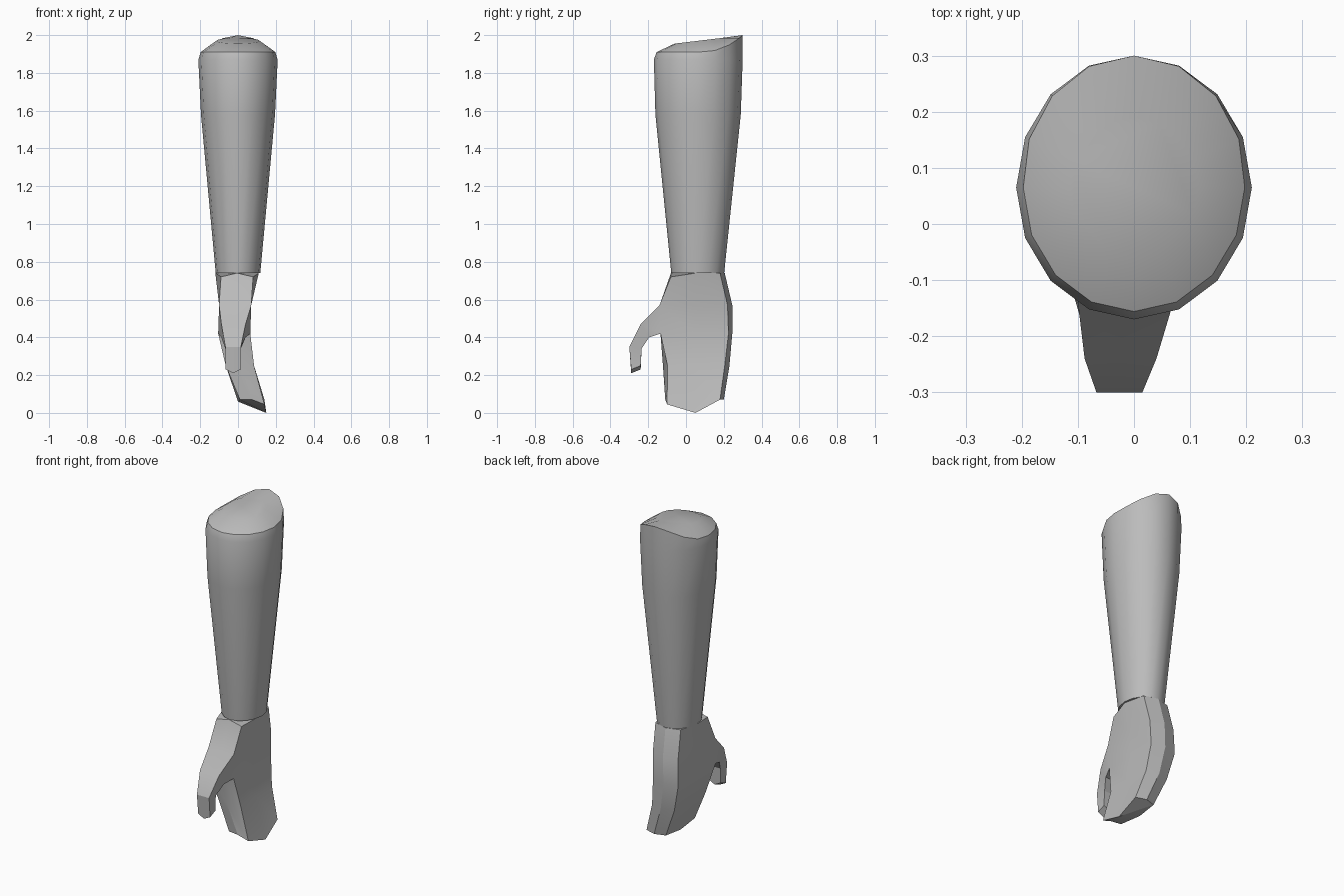
import bpy, bmesh, math

cube = bpy.data.objects.get("Cube")
if cube:
    bpy.data.objects.remove(cube, do_unlink=True)

grey = bpy.data.materials.new("plain_grey")
grey.use_nodes = True
colour = (0.5, 0.5, 0.5, 1)
grey.diffuse_color = colour
grey.node_tree.nodes["Principled BSDF"].inputs["Base Color"].default_value = colour


def finish(name, bm, angle):
    bmesh.ops.recalc_face_normals(bm, faces=bm.faces)
    mesh = bpy.data.meshes.new(name)
    bm.to_mesh(mesh)
    bm.free()
    mesh.materials.append(grey)
    obj = bpy.data.objects.new(name, mesh)
    bpy.context.collection.objects.link(obj)
    bpy.ops.object.select_all(action='DESELECT')
    obj.select_set(True)
    bpy.context.view_layer.objects.active = obj
    bpy.ops.object.shade_smooth_by_angle(angle=math.radians(angle))


def add_ring(bm, points):
    return [bm.verts.new(p) for p in points]


def bridge(bm, a, b, skip=()):
    n = len(a)
    for i in range(n):
        if i not in skip:
            j = (i + 1) % n
            bm.faces.new((a[i], a[j], b[j], b[i]))


# Forearm: tapered tube with a domed top rising to a point at the back
SIDES = 16
angles = [math.tau * i / SIDES for i in range(SIDES)]


def ellipse(cy, rx, ry, z):
    return [(rx * math.cos(a), cy + ry * math.sin(a), z) for a in angles]


def rim(a):
    back = max(0, math.sin(a))
    k = 0.94 + 0.06 * back
    return (0.21 * k * math.cos(a), 0.065 + 0.235 * k * math.sin(a),
            1.91 + 0.09 * back ** 2.5)


def dome(a):
    y = 0.065 + 0.125 * math.sin(a)
    return (0.115 * math.cos(a), y, 1.955 + 0.12 * (y + 0.06))


bm = bmesh.new()
rings = [add_ring(bm, ellipse(*r)) for r in (
    (0.062, 0.118, 0.14, 0.74), (0.064, 0.196, 0.226, 1.58), (0.065, 0.21, 0.235, 1.87))]
rings += [add_ring(bm, [f(a) for a in angles]) for f in (rim, dome)]
for lower, upper in zip(rings, rings[1:]):
    bridge(bm, lower, upper)
bm.faces.new(rings[0])
bm.faces.new(rings[-1])
finish("forearm", bm, 35)

# Hand: eight-sided rings from wrist to fingertips, with a ridge down each edge
# (z, front ridge y, front y, back y, back ridge y, dorsal x, palm x, bulge)
levels = [
    (0.74, -0.08, -0.08, 0.18, 0.205, -0.09, 0.08, 0.03),
    (0.57, -0.14, -0.14, 0.22, 0.245, -0.10, 0.07, 0),
    (0.42, -0.135, -0.135, 0.225, 0.245, -0.105, 0.065, 0),
    (0.25, -0.122, -0.098, 0.205, 0.23, -0.065, 0.085, 0),
    (0.07, -0.11, -0.10, 0.18, 0.2, 0.01, 0.14, 0.01)]
bm = bmesh.new()
hand = []
for z, fr, f, b, br, x0, x1, bulge in levels:
    mid, c = (x0 + x1) / 2, 0.05
    hand.append(add_ring(bm, [
        (mid, fr, z), (x1, f, z), (x1 + bulge, c, z), (x1, b, z),
        (mid, br, z), (x0, b, z), (x0 - bulge, c, z), (x0, f, z)]))
for i in (1, 7):
    hand[0][i].co.z -= 0.02
# Pointed fingertips
hand[-1][1].co.z = 0.045
hand[-1][2].co.z = 0.0
hand[-1][6].co.z = 0.06
for i, (upper, lower) in enumerate(zip(hand, hand[1:])):
    bridge(bm, upper, lower, (0, 7) if i == 1 else ())
bm.faces.new(hand[0])
tip = hand[-1]
for quad in ((0, 1, 2, 7), (7, 2, 6), (6, 2, 5), (5, 2, 3, 4)):
    bm.faces.new([tip[i] for i in quad])

# Thumb: grows from the open front of the hand
previous = [hand[1][i] for i in (1, 0, 7)] + [hand[2][i] for i in (7, 0, 1)]
for oy, oz, iy, iz, x0, x1, drop in (
        (-0.24, 0.47, -0.195, 0.40, -0.088, 0.04, 0),
        (-0.30, 0.35, -0.235, 0.34, -0.067, 0.015, 0),
        (-0.29, 0.23, -0.24, 0.25, -0.065, 0.015, 0.02)):
    mid = (x0 + x1) / 2
    ring = add_ring(bm, [
        (x1, oy, oz), (mid, oy, oz - drop), (x0, oy, oz),
        (x0, iy, iz), (mid, iy, iz - drop), (x1, iy, iz)])
    bridge(bm, previous, ring)
    previous = ring
bm.faces.new((previous[0], previous[1], previous[4], previous[5]))
bm.faces.new((previous[1], previous[2], previous[3], previous[4]))
finish("hand_with_thumb", bm, 28)
